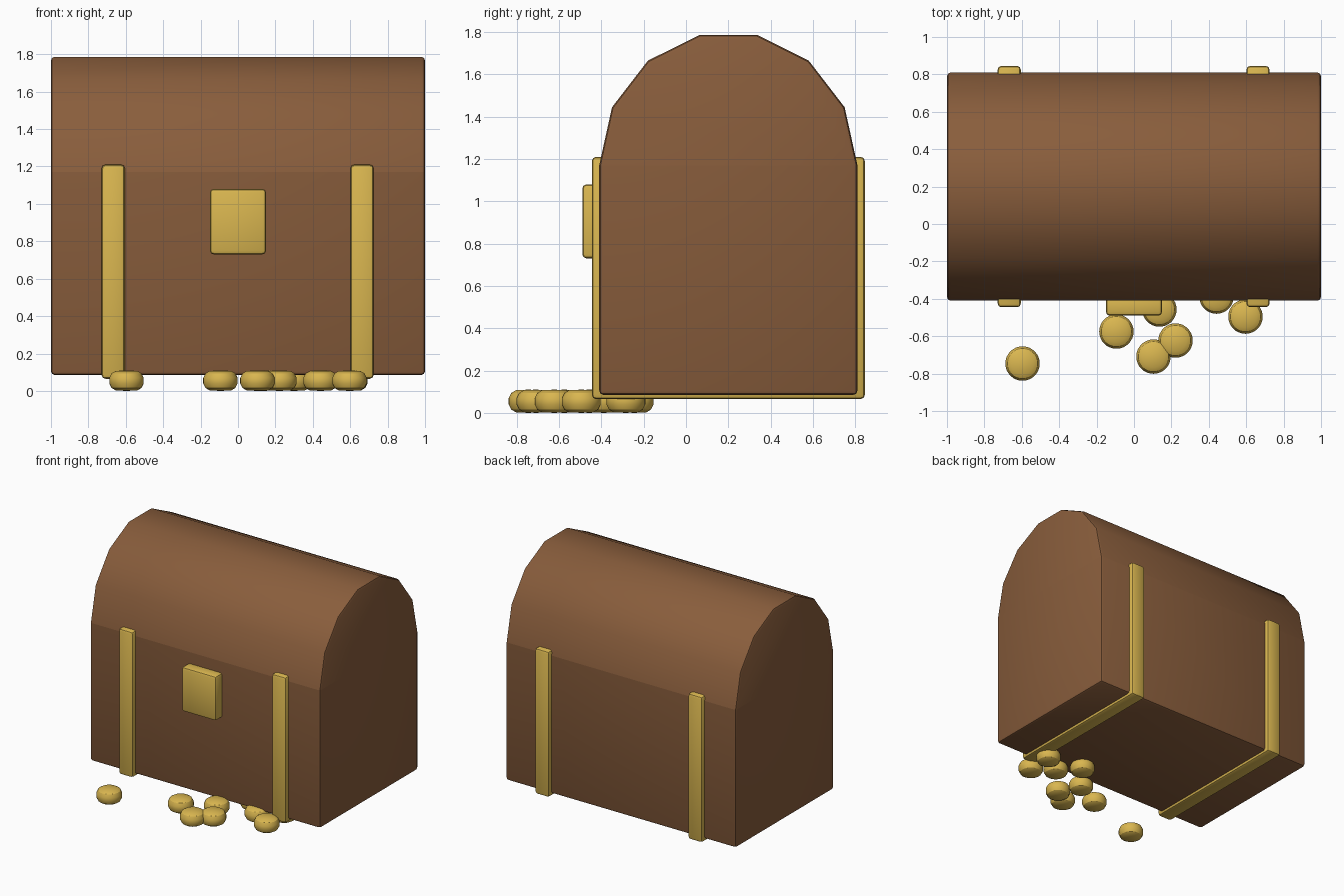
import bpy, bmesh, math

if "Cube" in bpy.data.objects:
    bpy.data.objects.remove(bpy.data.objects["Cube"])


def material(name, rgb):
    m = bpy.data.materials.new(name)
    m.diffuse_color = (*rgb, 1)
    m.use_nodes = True
    m.node_tree.nodes["Principled BSDF"].inputs["Base Color"].default_value = m.diffuse_color
    return m


WOOD = material("brown wood", (0.25, 0.11, 0.045))
GOLD = material("gold", (0.70, 0.47, 0.08))


def finish(name, bm, mat):
    bmesh.ops.recalc_face_normals(bm, faces=bm.faces)
    mesh = bpy.data.meshes.new(name)
    bm.to_mesh(mesh)
    bm.free()
    mesh.materials.append(mat)
    ob = bpy.data.objects.new(name, mesh)
    bpy.context.collection.objects.link(ob)
    bpy.ops.object.select_all(action='DESELECT')
    ob.select_set(True)
    bpy.context.view_layer.objects.active = ob
    bpy.ops.object.shade_smooth_by_angle(angle=math.radians(32))
    return ob


def extrude_x(profile, x0, x1):
    """Prism of a (y, z) profile running from x0 to x1."""
    bm = bmesh.new()
    face = bm.faces.new([bm.verts.new((x0, y, z)) for y, z in profile])
    out = bmesh.ops.extrude_face_region(bm, geom=[face])
    for v in out["geom"]:
        if isinstance(v, bmesh.types.BMVert):
            v.co.x = x1
    bmesh.ops.recalc_face_normals(bm, faces=bm.faces)
    return bm


def bevel(bm, width, segments=2, skip_z=None):
    """Round the sharp edges, leaving the rim at height skip_z square."""
    edges = [e for e in bm.edges
             if e.calc_face_angle(0) > math.radians(30)
             and not (skip_z and all(abs(v.co.z - skip_z) < 1e-4 for v in e.verts))]
    bmesh.ops.bevel(bm, geom=edges, offset=width, segments=segments,
                    profile=0.5, affect='EDGES', clamp_overlap=True)


def rounded_box(name, x, y, z, width, mat, skip_z=None):
    bm = extrude_x([(y[0], z[0]), (y[1], z[0]), (y[1], z[1]), (y[0], z[1])], *x)
    bevel(bm, width, skip_z=skip_z)
    return finish(name, bm, mat)


# Chest body and arched lid
SEAM = 1.17
rounded_box("chest_body", (-1, 1), (-0.41, 0.81), (0.085, SEAM), 0.02, WOOD, SEAM)
arch = [(0.2 - 0.61 * math.cos(math.pi * i / 7), SEAM + 0.632 * math.sin(math.pi * i / 7))
        for i in range(8)]
lid = extrude_x(arch, -1, 1)
bevel(lid, 0.02, skip_z=SEAM)
finish("chest_lid", lid, WOOD)

# Metal bands wrapping front, bottom and back
for side, cx in (("left", -0.667), ("right", 0.663)):
    rounded_box("band_" + side, (cx - 0.062, cx + 0.062), (-0.445, 0.845),
                (0.065, 1.21), 0.02, GOLD)

# Lock plate
rounded_box("lock_plate", (-0.15, 0.15), (-0.49, -0.38), (0.73, 1.08), 0.02, GOLD)

# Scattered coins: rounded discs turned from a half profile
COIN = [(0, 0), (0.058, 0.003), (0.08, 0.016), (0.092, 0.04),
        (0.092, 0.07), (0.08, 0.094), (0.058, 0.107), (0, 0.11)]
SPOTS = [(-0.596, -0.746), (-0.094, -0.575), (0.136, -0.457), (0.104, -0.709),
         (0.222, -0.623), (0.441, -0.388), (0.596, -0.495), (0.30, -0.245),
         (0.60, -0.284)]
for n, (x, y) in enumerate(SPOTS, 1):
    bm = bmesh.new()
    pts = [bm.verts.new((r, 0, z)) for r, z in COIN]
    edges = [bm.edges.new(pair) for pair in zip(pts, pts[1:])]
    bmesh.ops.spin(bm, geom=pts + edges, cent=(0, 0, 0), axis=(0, 0, 1),
                   angle=2 * math.pi, steps=32)
    bmesh.ops.remove_doubles(bm, verts=bm.verts, dist=1e-4)
    coin = finish(f"coin_{n}", bm, GOLD)
    coin.location = (x, y, 0)
